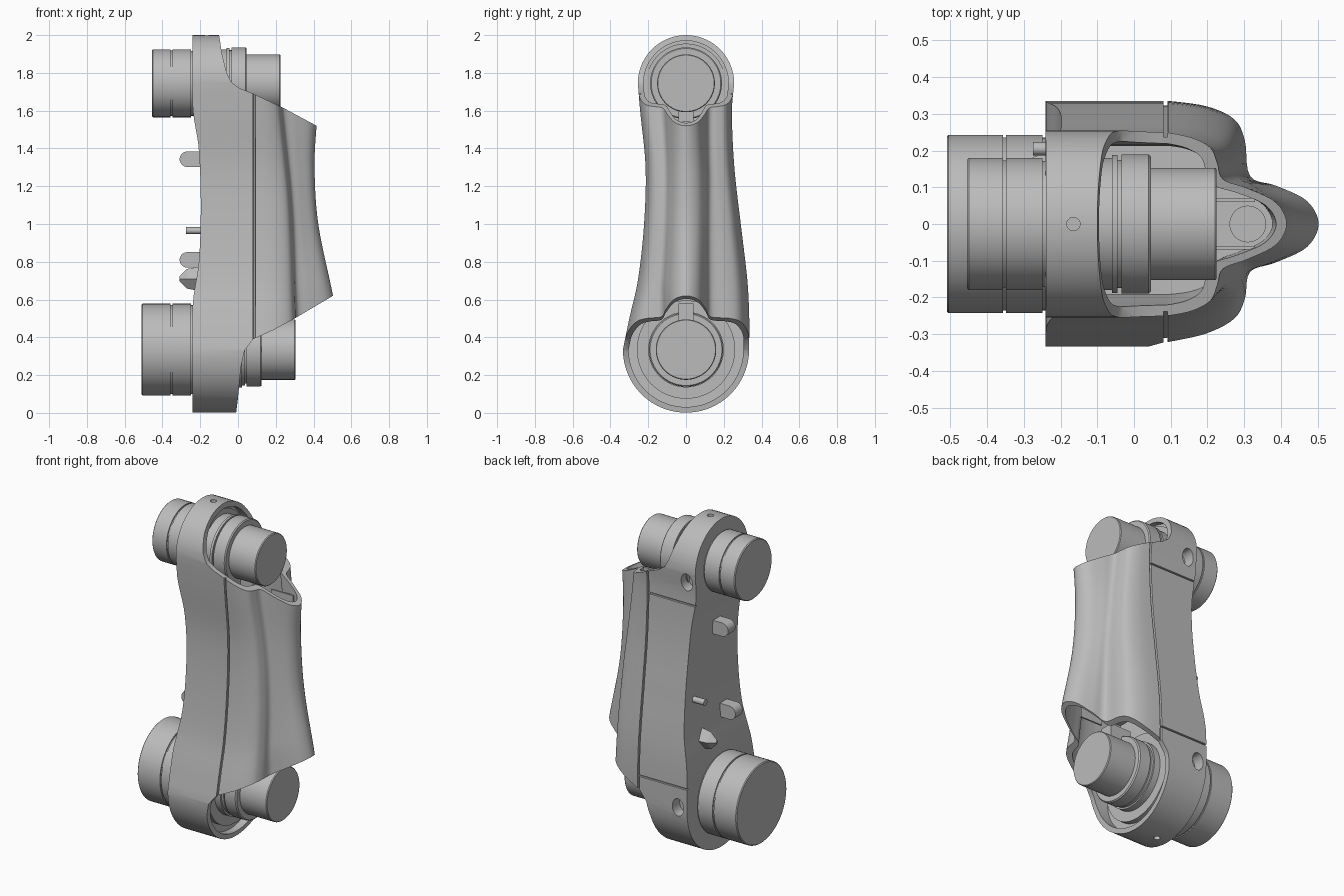
import bpy, bmesh, math
from mathutils import Matrix

if "Cube" in bpy.data.objects:
    bpy.data.objects.remove(bpy.data.objects["Cube"], do_unlink=True)

grey = bpy.data.materials.new("plain grey")
grey.use_nodes = True
grey.diffuse_color = (0.5, 0.5, 0.5, 1)
for node in grey.node_tree.nodes:
    if node.type == 'BSDF_PRINCIPLED':
        node.inputs["Base Color"].default_value = (0.5, 0.5, 0.5, 1)

LOW, LOW_R = 0.335, 0.334     # lower joint centre height and radius
TOP, TOP_R = 1.745, 0.255     # upper joint


def finish(name, bm):
    bmesh.ops.recalc_face_normals(bm, faces=bm.faces)
    mesh = bpy.data.meshes.new(name)
    bm.to_mesh(mesh)
    bm.free()
    mesh.materials.append(grey)
    ob = bpy.data.objects.new(name, mesh)
    bpy.context.scene.collection.objects.link(ob)
    return ob


def smooth(ob):
    bpy.ops.object.select_all(action='DESELECT')
    ob.select_set(True)
    bpy.context.view_layer.objects.active = ob
    bpy.ops.object.shade_smooth_by_angle(angle=math.radians(30))


def rings_to_solid(name, rings):
    bm = bmesh.new()
    loops = [[bm.verts.new(p) for p in ring] for ring in rings]
    n = len(loops[0])
    for a, b in zip(loops, loops[1:]):
        for i in range(n):
            bm.faces.new((a[i], a[(i + 1) % n], b[(i + 1) % n], b[i]))
    bm.faces.new(loops[0])
    bm.faces.new(loops[-1])
    return finish(name, bm)


def box(name, x, y, z):
    return rings_to_solid(name, [[(x[0], y[0], h), (x[1], y[0], h), (x[1], y[1], h), (x[0], y[1], h)] for h in z])


def lathe(name, profile, z, seg=72):
    """Revolve (x, radius) points about an x axis at height z."""
    return smooth_return(rings_to_solid(name, [
        [(x, r * math.cos(k * math.tau / seg), z + r * math.sin(k * math.tau / seg)) for k in range(seg)]
        for x, r in profile]))


def smooth_return(ob):
    smooth(ob)
    return ob


def rod(name, centre, radius, length, axis, stretch=1.0, seg=32):
    bm = bmesh.new()
    bmesh.ops.create_cone(bm, cap_ends=True, segments=seg, radius1=radius, radius2=radius, depth=length)
    turn = {'X': Matrix.Rotation(math.pi / 2, 4, 'Y'), 'Y': Matrix.Rotation(math.pi / 2, 4, 'X'),
            'Z': Matrix.Identity(4)}[axis]
    bm.transform(Matrix.Translation(centre) @ Matrix.Diagonal((1, 1, stretch, 1)) @ turn)
    return smooth_return(finish(name, bm))


def cut(ob, cutter):
    mod = ob.modifiers.new("cut", 'BOOLEAN')
    mod.operation = 'DIFFERENCE'
    mod.solver = 'EXACT'
    mod.object = cutter
    cutter.hide_render = True
    bpy.context.view_layer.objects.active = ob
    bpy.ops.object.modifier_apply(modifier=mod.name)
    bpy.data.objects.remove(cutter, do_unlink=True)


def hermite(a, b, ma, mb, t):
    return (a * (2*t**3 - 3*t**2 + 1) + ma * (t**3 - 2*t**2 + t)
            + b * (3*t**2 - 2*t**3) + mb * (t**3 - t**2))


def along(table, z):
    """Smooth value at height z from (height, value) points."""
    z = min(max(z, table[0][0]), table[-1][0])
    last = len(table) - 1
    slope = lambda i: ((table[min(i + 1, last)][1] - table[max(i - 1, 0)][1])
                       / (table[min(i + 1, last)][0] - table[max(i - 1, 0)][0]))
    i = max(k for k in range(last) if table[k][0] <= z)
    h = table[i + 1][0] - table[i][0]
    return hermite(table[i][1], table[i + 1][1], slope(i) * h, slope(i + 1) * h, (z - table[i][0]) / h)


# Body outline by height: half widths, mounting face, shoulder and ridge
FRONT_W = [(LOW, LOW_R), (.5, .30), (.7, .255), (1, .222), (1.3, .214), (1.6, .243), (TOP, TOP_R)]
BACK_W = [(LOW, LOW_R), (.5, .335), (.7, .325), (1, .29), (1.3, .256), (1.6, .243), (TOP, TOP_R)]
MOUNT = [(0, -.24), (.56, -.24), (.64, -.232), (.8, -.207), (1.1, -.197), (1.4, -.208), (1.57, -.235),
         (1.62, -.24), (2, -.24)]
SHOULDER = [(.4, .31), (.5, .305), (1.1, .28), (1.62, .23), (1.75, .22)]
RIDGE = [(.3, .56), (.62, .503), (1, .425), (1.3, .405), (1.52, .416), (1.75, .44)]


def width(table, z, t):
    for c, r, outside in ((LOW, LOW_R, z < LOW), (TOP, TOP_R, z > TOP)):
        if outside:
            return math.sqrt(max((r - t)**2 - (z - c)**2, 1e-5))
    return along(table, z) - t


def half_section(left, w, s, r, t):
    b = min(.13, .5 * w)
    groove = 0 if t else min(.012, .1 * w)
    key = [(.092, w), (.09 + .5 * (s - .09), .955 * w), (.09 + .85 * (s - .09), .85 * w), (s - .003, .68 * w),
           (s + .012, b), (s + .4 * (r - s), .8 * b), (s + .83 * (r - s), .48 * b), (r, 0)]
    guide = [(.06, w)] + key + [(key[-2][0], -key[-2][1])]
    out = [(left, w), (.08, w), (.081, w - groove), (.091, w - groove)]
    for i in range(1, len(guide) - 2):
        p = guide[i - 1:i + 3]
        for k in range(5):
            out.append(tuple(hermite(p[1][j], p[2][j], (p[2][j] - p[0][j]) / 2, (p[3][j] - p[1][j]) / 2, k / 5)
                             for j in (0, 1)))
    return out + [(r, 0)]


def body_loft(name, zs, t=0.0):
    rings = []
    for z in zs:
        left = -.13 + .08 * (2 - z) / 2 if t else along(MOUNT, z)
        s, r = along(SHOULDER, z) - t, along(RIDGE, z) - t
        back = half_section(left, width(BACK_W, z, t), s, r, t)
        front = half_section(left, width(FRONT_W, z, t), s, r, t)
        rings.append([(x, y, z) for x, y in back] + [(x, -y, z) for x, y in reversed(front[:-1])])
    return rings_to_solid(name, rings)


def levels(t):
    arc = [.04 + (math.pi / 2 - .04) * k / 14 for k in range(15)]
    mid = [LOW + (TOP - LOW) * k / 30 for k in range(1, 30)]
    return ([LOW - (LOW_R - t) * math.cos(a) for a in arc] + mid
            + [TOP + (TOP_R - t) * math.cos(a) for a in reversed(arc)])


# Hollow arm body, trimmed to its sloping open ends
body = body_loft("arm_body", levels(0))
cut(body, body_loft("cavity", levels(.03), .03))
upper_trim = [(-.1, 2.1), (-.1, 2), (-.085, 1.9), (-.06, 1.8), (-.035, 1.75), (.01, 1.718), (.08, 1.69),
              (.23, 1.62), (.416, 1.52), (.7, 1.37), (.7, 2.1)]
lower_trim = [(-.012, -.1), (-.01, 0), (0, .08), (.015, .24), (.035, .33), (.08, .39), (.19, .44), (.3, .5),
              (.503, .62), (.7, .735), (.7, -.1)]
for trim in (upper_trim, lower_trim):
    cut(body, rings_to_solid("trim", [[(x, y, z) for x, z in trim] for y in (-.6, .6)]))

# Rear panel seams, side pockets and small end holes
for z in (.47, 1.55):
    w = width(BACK_W, z, 0)
    cut(body, box("seam", (-.3, .084), (w - .012, .5), (z, z + .01)))
for x, z in ((-.18, .35), (-.18, 1.69)):
    w = width(BACK_W, z, 0)
    cut(body, rod("pocket", (x, w, z), .038, .14, 'Y', 1.4))
for z in (0, 2):
    cut(body, rod("end_hole", (-.165, 0, z), .018, .08, 'Z'))
smooth(body)

# Decks, cable tube and webs inside the body
for name, z in (("lower_deck", .78), ("upper_deck", 1.38)):
    body_loft(name, (z, z + .03), .02)
rod("cable_tube", (.31, 0, 1.08), .05, .74, 'Z')
for side in (-1, 1):
    for name, z in (("lower_web", (.62, .79)), ("upper_web", (1.4, 1.53))):
        box(name, (.18, .33), sorted((side * .06, side * .07)), z)


# Motor housings on the mounting side
def motor(name, end, r, z):
    lathe(name, [(end, r - .005), (end + .005, r), (-.357, r), (-.357, r - .007), (-.348, r - .007), (-.348, r),
                 (-.249, r), (-.249, r - .008), (-.2, r - .008)], z)


motor("lower_motor", -.51, .243, LOW)
motor("upper_motor", -.455, .18, TOP)

# Stepped bearings and end caps on the open side
lathe("lower_end_cap", [(-.12, .26), (-.02, .26), (-.02, .2), (.02, .2), (.02, .19), (.036, .19), (.036, .18),
                        (.046, .18), (.046, .196), (.118, .196), (.125, .19), (.125, .16), (.3, .16),
                        (.305, .156)], LOW)
lathe("upper_end_cap", [(-.15, .21), (-.115, .21), (-.115, .18), (-.06, .18), (-.06, .188), (-.045, .188),
                        (-.045, .175), (-.034, .175), (-.034, .19), (.04, .19), (.046, .184), (.046, .153),
                        (.22, .153), (.225, .149)], TOP)
box("lower_key", (.06, .2), (-.04, .04), (.48, .58))
box("upper_key", (.0, .13), (-.04, .04), (1.54, 1.6))

# Lugs, pin and wedge on the mounting face
for name, y, z, r in (("upper_lug", 0, 1.343, .041), ("lower_lug", -.07, .81, .041)):
    rod(name + "_tip", (-.268, y, z), r, .07, 'Y')
    box(name, (-.268, -.18), (y - .035, y + .035), (z - r, z + r))
rod("locating_pin", (-.23, .205, .965), .018, .09, 'X')
rings_to_solid("wedge", [[(x, .145 + d * math.cos(k * math.pi / 2), .71 + 1.3 * d * math.sin(k * math.pi / 2))
                          for k in range(4)] for x, d in ((-.2, .05), (-.27, .04), (-.31, .01))])
